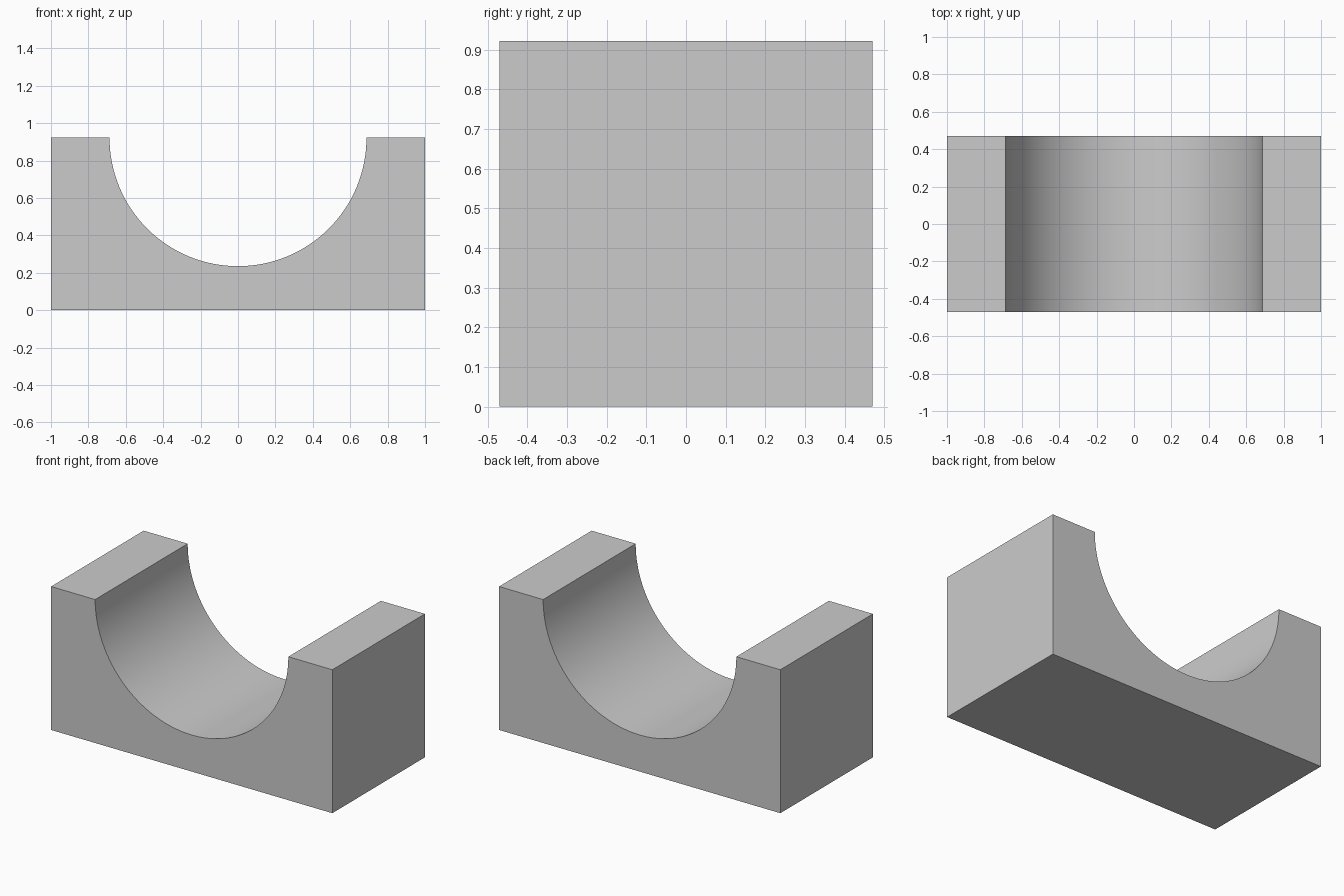
import bpy, bmesh, math

cube = bpy.data.objects.get("Cube")
if cube:
    bpy.data.objects.remove(cube, do_unlink=True)

HALF_W, HALF_D, HEIGHT, RADIUS = 1.0, 0.47, 0.922, 0.687
SEGMENTS = 64

# Plain grey material
grey = bpy.data.materials.new("grey")
grey.use_nodes = True
colour = (0.6, 0.6, 0.6, 1)
grey.diffuse_color = colour
grey.node_tree.nodes["Principled BSDF"].inputs["Base Color"].default_value = colour

# Block outline with a half-round saddle in the top
outline = [(-HALF_W, HEIGHT), (-HALF_W, 0), (HALF_W, 0), (HALF_W, HEIGHT)]
for i in range(SEGMENTS + 1):
    a = math.pi * i / SEGMENTS
    outline.append((RADIUS * math.cos(a), HEIGHT - RADIUS * math.sin(a)))

# Extrude the outline from front to back
bm = bmesh.new()
front = bm.faces.new([bm.verts.new((x, -HALF_D, z)) for x, z in outline])
result = bmesh.ops.extrude_face_region(bm, geom=[front], use_keep_orig=True)
back = [v for v in result["geom"] if isinstance(v, bmesh.types.BMVert)]
bmesh.ops.translate(bm, verts=back, vec=(0, 2 * HALF_D, 0))
bmesh.ops.recalc_face_normals(bm, faces=bm.faces)
mesh = bpy.data.meshes.new("saddle_block")
bm.to_mesh(mesh)
bm.free()
mesh.materials.append(grey)

block = bpy.data.objects.new("saddle_block", mesh)
bpy.context.collection.objects.link(block)

# Smooth the curved saddle, keep the block edges crisp
bpy.ops.object.select_all(action='DESELECT')
block.select_set(True)
bpy.context.view_layer.objects.active = block
bpy.ops.object.shade_smooth_by_angle(angle=math.radians(30))
